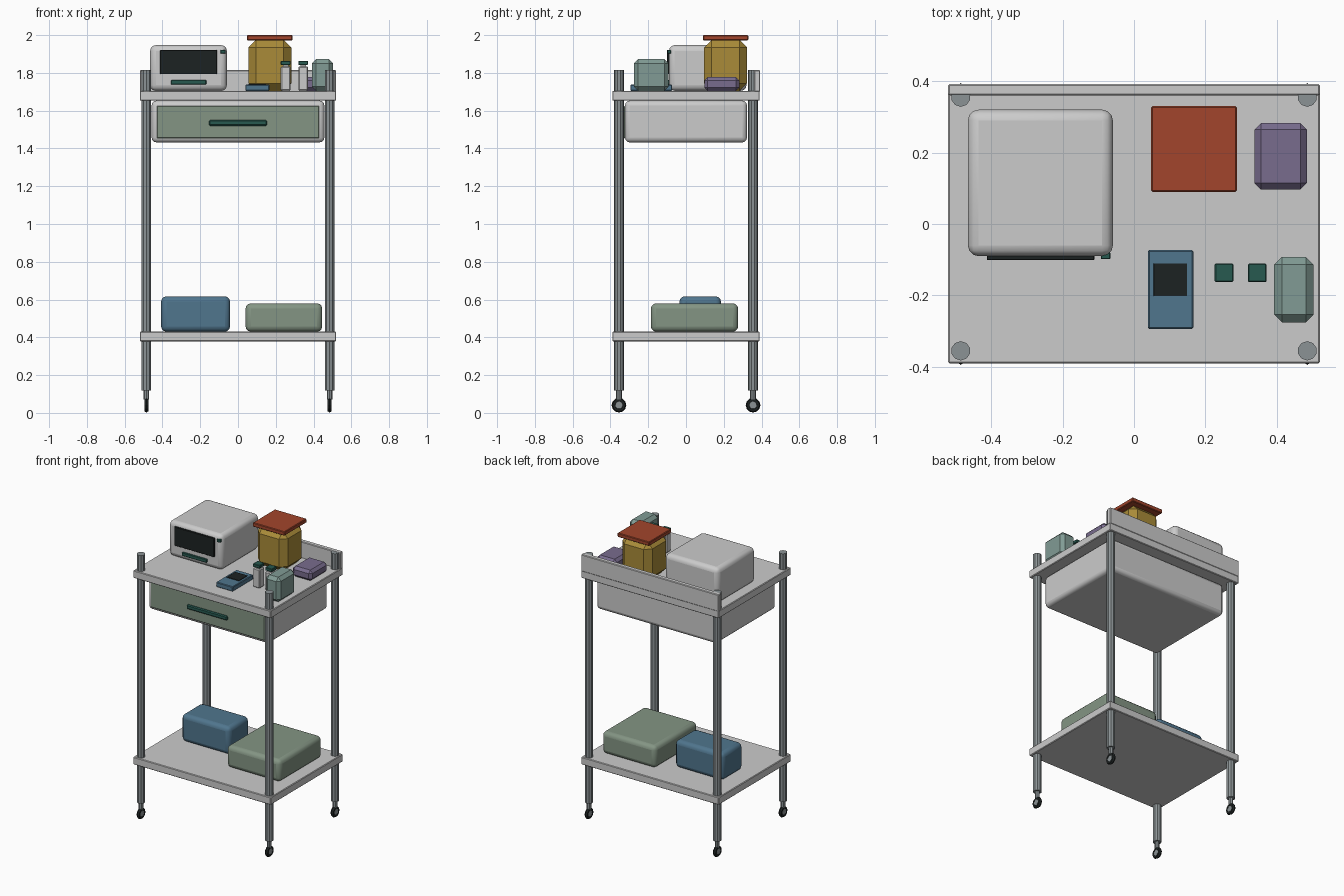
import bpy, math

if "Cube" in bpy.data.objects:
    bpy.data.objects.remove(bpy.data.objects["Cube"])


def material(name, rgb):
    m = bpy.data.materials.new(name)
    m.diffuse_color = (*rgb, 1)
    m.use_nodes = True
    m.node_tree.nodes["Principled BSDF"].inputs["Base Color"].default_value = m.diffuse_color
    return m


BLUE = material("blue", (0.08, 0.18, 0.27))
SAGE = material("sage", (0.23, 0.30, 0.23))
TEAL = material("dark_teal", (0.02, 0.10, 0.08))
DARK = material("near_black", (0.012, 0.016, 0.016))
RED = material("rust", (0.36, 0.06, 0.025))
GOLD = material("gold", (0.40, 0.26, 0.04))
PURPLE = material("purple", (0.19, 0.15, 0.27))
MINT = material("mint", (0.22, 0.33, 0.30))
STEEL = material("steel", (0.26, 0.29, 0.30))


def finish(ob, name, mat, smooth=False):
    ob.name = name
    if mat:
        ob.data.materials.append(mat)
    if smooth:
        bpy.ops.object.shade_smooth_by_angle(angle=math.radians(35))
    return ob


def box(name, x, y, z, mat=None, bevel=0.004, segments=1):
    """Box from (min, max) ranges with bevelled edges."""
    bpy.ops.mesh.primitive_cube_add(
        size=1, location=[(a + b) / 2 for a, b in (x, y, z)])
    ob = bpy.context.object
    ob.scale = [b - a for a, b in (x, y, z)]
    bpy.ops.object.transform_apply(location=False, rotation=False, scale=True)
    if bevel:
        mod = ob.modifiers.new("bevel", 'BEVEL')
        mod.width = bevel
        mod.segments = segments
    return finish(ob, name, mat, segments > 1)


def cylinder(name, loc, r, depth, sides=10, mat=None, rot=(0, 0, 0)):
    bpy.ops.mesh.primitive_cylinder_add(
        vertices=sides, radius=r, depth=depth, location=loc, rotation=rot)
    return finish(bpy.context.object, name, mat)


# Shelves and back rail
box("lower_shelf", (-0.52, 0.52), (-0.39, 0.39), (0.378, 0.43))
box("top_shelf", (-0.52, 0.52), (-0.39, 0.39), (1.653, 1.705))
box("back_rail", (-0.52, 0.52), (0.36, 0.392), (1.70, 1.815))

# Posts and casters
side = (0, math.pi / 2, 0)
for sx, lr in ((-1, "left"), (1, "right")):
    for sy, fb in ((-1, "front"), (1, "back")):
        x, y = sx * 0.485, sy * 0.355
        tag = f"{fb}_{lr}"
        cylinder(f"post_{tag}", (x, y, 0.966), 0.027, 1.696, 10, STEEL)
        cylinder(f"caster_stem_{tag}", (x, y, 0.097), 0.015, 0.05, 8, STEEL)
        bpy.ops.mesh.primitive_torus_add(
            major_radius=0.027, minor_radius=0.012, major_segments=12,
            minor_segments=6, location=(x, y, 0.041), rotation=side)
        finish(bpy.context.object, f"caster_tyre_{tag}", DARK)
        cylinder(f"caster_hub_{tag}", (x, y, 0.041), 0.02, 0.02, 10, STEEL, side)

# Drawer
box("drawer_case", (-0.457, 0.457), (-0.323, 0.323), (1.432, 1.653), None, 0.025, 3)
box("drawer_front", (-0.43, 0.43), (-0.329, -0.30), (1.453, 1.625), SAGE, 0.004)
box("drawer_handle", (-0.153, 0.153), (-0.34, -0.32), (1.52, 1.55), TEAL, 0.006)

# Oven on the top shelf
box("oven_body", (-0.465, -0.059), (-0.09, 0.32), (1.705, 1.947), None, 0.03, 3)
box("oven_window", (-0.412, -0.111), (-0.101, -0.08), (1.793, 1.921), DARK, 0.002)
box("oven_handle", (-0.355, -0.168), (-0.101, -0.08), (1.738, 1.762), TEAL, 0.003)
box("oven_button", (-0.093, -0.066), (-0.098, -0.08), (1.902, 1.921), TEAL, 0.002)

# Jar with square lid
box("jar_body", (0.055, 0.282), (0.096, 0.323), (1.705, 1.975), GOLD, 0.04)
box("jar_lid", (0.048, 0.288), (0.09, 0.33), (1.972, 2.0), RED, 0.004)

# Small containers and handheld device
box("purple_box", (0.337, 0.484), (0.097, 0.282), (1.705, 1.777), PURPLE, 0.018)
box("mint_canister", (0.392, 0.503), (-0.275, -0.092), (1.705, 1.873), MINT, 0.022)
box("device_body", (0.039, 0.166), (-0.294, -0.073), (1.705, 1.738), BLUE, 0.004)
box("device_screen", (0.055, 0.149), (-0.202, -0.11), (1.73, 1.742), DARK, 0.001)

# Two small bottles
for i, x in enumerate((0.252, 0.345)):
    y = -0.137
    box(f"bottle_body_{i + 1}", (x - 0.026, x + 0.026), (y - 0.026, y + 0.026),
        (1.705, 1.835), None, 0.006)
    box(f"bottle_neck_{i + 1}", (x - 0.015, x + 0.015), (y - 0.015, y + 0.015),
        (1.83, 1.845), None, 0)
    box(f"bottle_cap_{i + 1}", (x - 0.026, x + 0.026), (y - 0.026, y + 0.026),
        (1.842, 1.864), TEAL, 0.003)

# Bins on the lower shelf
box("blue_bin", (-0.407, -0.042), (-0.035, 0.185), (0.43, 0.617), BLUE, 0.028, 3)
box("sage_bin", (0.04, 0.446), (-0.186, 0.276), (0.43, 0.58), SAGE, 0.028, 3)
